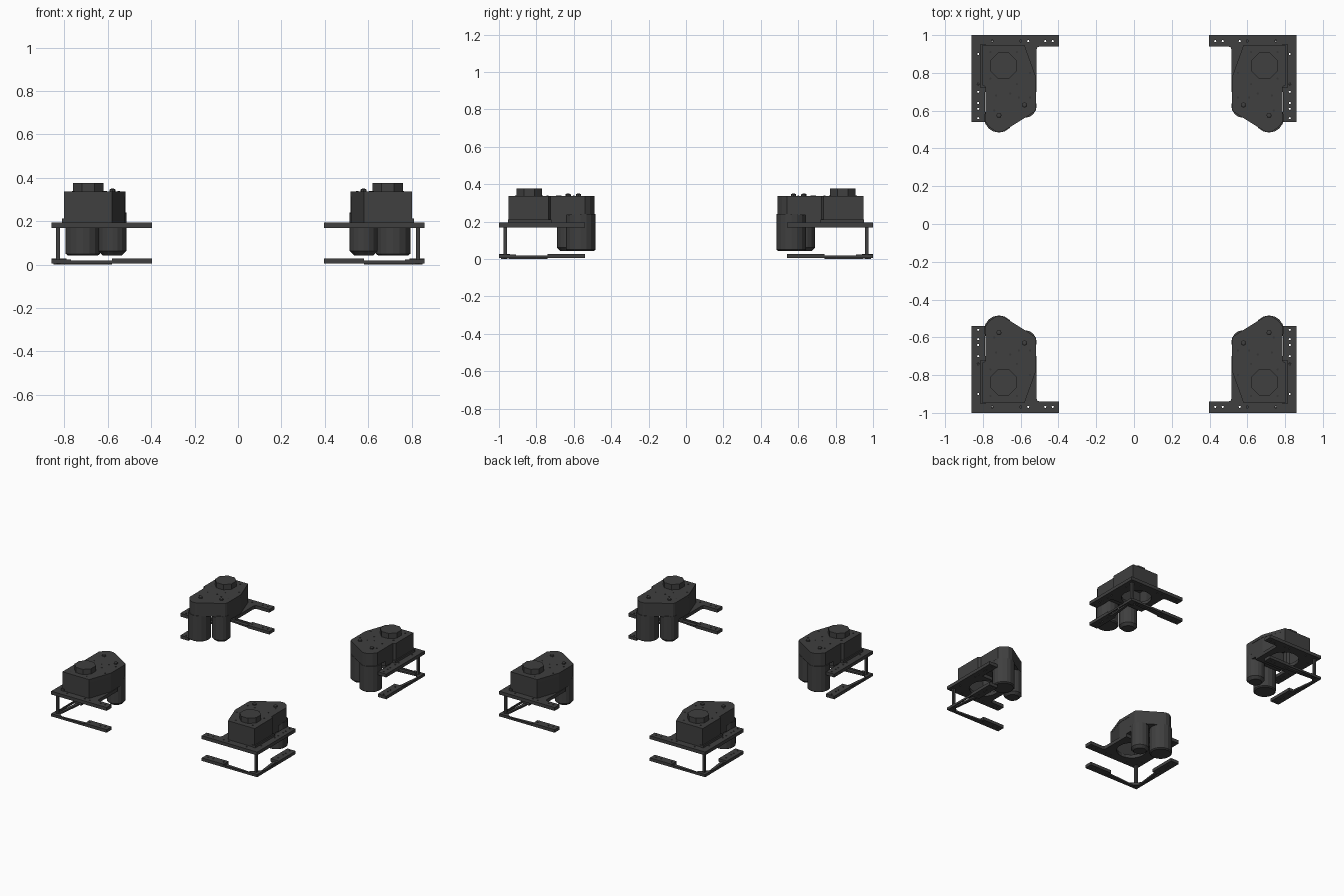
import bpy, bmesh, math

if "Cube" in bpy.data.objects:
    bpy.data.objects.remove(bpy.data.objects["Cube"])

# One near-black colour for everything, slightly darker for fasteners
def material(name, v):
    m = bpy.data.materials.new(name)
    m.diffuse_color = (v, v, v, 1)
    m.use_nodes = True
    m.node_tree.nodes["Principled BSDF"].inputs["Base Color"].default_value = m.diffuse_color
    return m

BLACK = material("charcoal", 0.05)
BOLT = material("dark_fastener", 0.035)

def finish(obj, mat):
    """Assign colour and mirror the +x +y part to all four corners."""
    obj.data.materials.clear()
    obj.data.materials.append(mat)
    mod = obj.modifiers.new("four_corners", 'MIRROR')
    mod.use_axis = (True, True, False)
    mod.use_mirror_merge = False
    return obj

def circle(x, y, r, n=6, turn=0.0):
    return [(x + r * math.cos(2 * math.pi * (i + turn) / n),
             y + r * math.sin(2 * math.pi * (i + turn) / n)) for i in range(n)]

def rect(x0, y0, x1, y1):
    return [(x0, y0), (x1, y0), (x1, y1), (x0, y1)]

def plate(name, loops, z0, z1, mat=BLACK):
    """Flat extrusion: first loop is the outline, inner loops become holes."""
    cu = bpy.data.curves.new(name, 'CURVE')
    cu.dimensions = '2D'
    cu.fill_mode = 'BOTH'
    cu.extrude = (z1 - z0) / 2
    for pts in loops:
        sp = cu.splines.new('POLY')
        sp.points.add(len(pts) - 1)
        for p, (x, y) in zip(sp.points, pts):
            p.co = (x, y, 0, 1)
        sp.use_cyclic_u = True
    tmp = bpy.data.objects.new(name + "_curve", cu)
    bpy.context.collection.objects.link(tmp)
    me = bpy.data.meshes.new_from_object(tmp)
    bpy.data.objects.remove(tmp)
    bm = bmesh.new()
    bm.from_mesh(me)
    bmesh.ops.remove_doubles(bm, verts=bm.verts, dist=1e-5)
    bmesh.ops.translate(bm, verts=bm.verts, vec=(0, 0, (z0 + z1) / 2))
    bmesh.ops.recalc_face_normals(bm, faces=bm.faces)
    for f in bm.faces:
        f.smooth = False
    bm.to_mesh(me)
    bm.free()
    obj = bpy.data.objects.new(name, me)
    bpy.context.collection.objects.link(obj)
    return finish(obj, mat)

def turned(name, x, y, rings, n=16, mat=BLACK, turn=0.0):
    """Stack of (radius, z) rings closed at both ends."""
    bm = bmesh.new()
    loops = [[bm.verts.new((px, py, z)) for px, py in circle(x, y, r, n, turn)]
             for r, z in rings]
    for a, b in zip(loops, loops[1:]):
        for i in range(n):
            j = (i + 1) % n
            bm.faces.new((a[i], a[j], b[j], b[i]))
    bm.faces.new(loops[0][::-1])
    bm.faces.new(loops[-1])
    bmesh.ops.recalc_face_normals(bm, faces=bm.faces)
    me = bpy.data.meshes.new(name)
    bm.to_mesh(me)
    bm.free()
    obj = bpy.data.objects.new(name, me)
    bpy.context.collection.objects.link(obj)
    return finish(obj, mat)

# Bolt holes along both arms of the corner bracket
holes = [circle(0.825, y, 0.006) for y in (0.90, 0.74, 0.70, 0.64, 0.61, 0.56)]
holes += [circle(x, 0.968, 0.006) for x in (0.43, 0.47, 0.56, 0.60, 0.75)]

# Upper bracket plate with a wheel opening
bracket = [(0.397, 0.94), (0.50, 0.94), (0.512, 0.935), (0.517, 0.92), (0.517, 0.70),
           (0.79, 0.70), (0.79, 0.54), (0.86, 0.54), (0.86, 1.0), (0.397, 1.0)]
plate("upper_bracket", [bracket, circle(0.67, 0.825, 0.105, 20)] + holes, 0.17, 0.195)

# Gearbox: hollow wall, foot flange and top slab reaching over the motors
box = [(0.52, 0.64), (0.785, 0.64), (0.785, 0.725), (0.803, 0.735),
       (0.803, 0.948), (0.58, 0.948), (0.52, 0.775)]
inner = [(0.535, 0.70), (0.772, 0.70), (0.772, 0.735), (0.79, 0.745),
         (0.79, 0.935), (0.59, 0.935), (0.535, 0.773)]
plate("gearbox_wall", [box, inner], 0.195, 0.32)
plate("gearbox_flange", [rect(0.785, 0.72, 0.812, 0.953)], 0.195, 0.212)
lid = [(0.518, 0.61), (0.525, 0.595), (0.685, 0.495), (0.70, 0.488), (0.73, 0.488),
       (0.765, 0.512), (0.785, 0.54), (0.785, 0.725), (0.803, 0.735),
       (0.803, 0.948), (0.58, 0.948), (0.518, 0.775)]
plate("gearbox_lid", [lid], 0.315, 0.337)
nose = lid[:7] + [(0.785, 0.66), (0.518, 0.66)]
plate("motor_mount", [nose], 0.235, 0.316)

# Two hanging motors
turned("large_motor", 0.715, 0.563, [(0.07, 0.043), (0.079, 0.05), (0.079, 0.24)])
turned("small_motor", 0.579, 0.626, [(0.045, 0.043), (0.064, 0.062), (0.064, 0.24)])

# Sensor cap and fasteners on the lid
turned("sensor_cap", 0.69, 0.838, [(0.075, 0.33), (0.075, 0.377)], 8, BLACK, 0.5)
for x, y in ((0.715, 0.575), (0.579, 0.63)):
    turned("motor_screw", x, y, [(0.014, 0.33), (0.014, 0.346), (0.007, 0.35)], 8)
for x, y in ((0.62, 0.74), (0.55, 0.80), (0.73, 0.68), (0.655, 0.69), (0.61, 0.67),
             (0.62, 0.91), (0.76, 0.91), (0.76, 0.77), (0.74, 0.60), (0.55, 0.67)):
    turned("lid_screw", x, y, [(0.006, 0.336), (0.006, 0.339)], 6, BOLT)

# Corner post between the brackets
plate("corner_post", [rect(0.82, 0.957, 0.838, 0.975)], 0.02, 0.172)

# Lower bracket: solid arm ends joined by thin slivers to the corner
plate("lower_arm_end_x", [rect(0.397, 0.94, 0.58, 1.0)] + holes[6:9], 0.005, 0.028)
plate("lower_arm_end_y", [rect(0.79, 0.54, 0.86, 0.74)] + holes[2:6], 0.005, 0.028)
plate("lower_corner", [[(0.86, 1.0), (0.77, 1.0), (0.815, 0.96), (0.86, 0.91)]], 0.005, 0.025)
plate("lower_sliver_x", [[(0.58, 0.985), (0.58, 0.955), (0.82, 0.972), (0.82, 0.99)]], 0.0, 0.012)
plate("lower_sliver_y", [[(0.81, 0.74), (0.835, 0.74), (0.85, 0.95), (0.835, 0.95)]], 0.0, 0.012)
plate("lower_edge_x", [rect(0.58, 0.992, 0.86, 1.0)], 0.005, 0.02)
plate("lower_edge_y", [rect(0.852, 0.74, 0.86, 1.0)], 0.005, 0.02)
